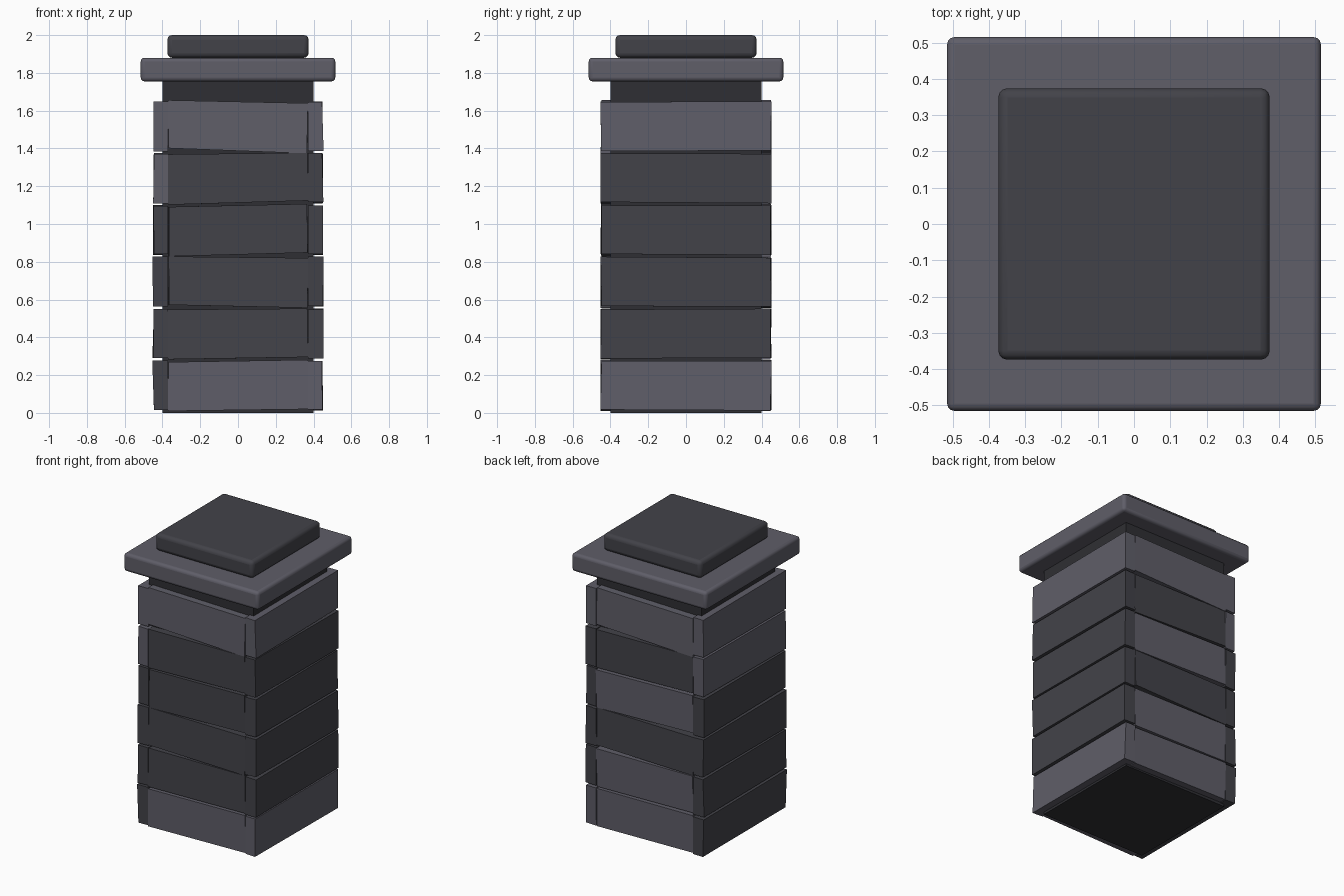
import bpy, bmesh, random
from mathutils import Vector, Matrix
from math import pi

if "Cube" in bpy.data.objects:
    bpy.data.objects.remove(bpy.data.objects["Cube"])

random.seed(4)


def material(name, rgb):
    m = bpy.data.materials.new(name)
    m.diffuse_color = (*rgb, 1)
    m.use_nodes = True
    m.node_tree.nodes["Principled BSDF"].inputs["Base Color"].default_value = m.diffuse_color
    return m


DARK = material("dark_stone", (0.055, 0.055, 0.066))
LIGHT = material("light_stone", (0.115, 0.112, 0.14))
MORTAR = material("mortar", (0.028, 0.028, 0.033))


def add_object(name, bm, mat):
    bmesh.ops.recalc_face_normals(bm, faces=bm.faces)
    mesh = bpy.data.meshes.new(name)
    bm.to_mesh(mesh)
    bm.free()
    mesh.materials.append(mat)
    ob = bpy.data.objects.new(name, mesh)
    bpy.context.collection.objects.link(ob)
    return ob


def block(name, half, z0, z1, mat, bevel=0):
    bm = bmesh.new()
    bmesh.ops.create_cube(bm, size=1)
    for v in bm.verts:
        v.co = Vector((v.co.x * 2 * half, v.co.y * 2 * half, z0 + (v.co.z + 0.5) * (z1 - z0)))
    ob = add_object(name, bm, mat)
    if bevel:
        mod = ob.modifiers.new("rounded_edges", 'BEVEL')
        mod.width, mod.segments = bevel, 3
        bpy.context.view_layer.objects.active = ob
        ob.select_set(True)
        bpy.ops.object.shade_smooth_by_angle()
        ob.select_set(False)
    return ob


def stone(name, angle, half, zs, mat):
    # Built on the front face, then turned to its side; zs = bottom l/r, top l/r
    bm = bmesh.new()
    bmesh.ops.create_cube(bm, size=1)
    for v in bm.verts:
        right, top, back = v.co.x > 0, v.co.z > 0, v.co.y > 0
        x = (half if right else -half) + random.uniform(-0.004, 0.004)
        y = -0.37 if back else -0.449 + random.uniform(-0.005, 0.005)
        v.co = Vector((x, y, zs[2 * top + right]))
    bm.transform(Matrix.Rotation(angle, 4, 'Z'))
    return add_object(name, bm, mat)


# Core and capping slabs
block("core", 0.40, 0.0, 1.77, MORTAR)
block("cap_slab", 0.515, 1.755, 1.88, LIGHT, 0.02)
block("top_slab", 0.374, 1.88, 2.0, DARK, 0.025)

# Slightly crooked facing stones: tilt of bottom and top edge per course
tilts = [(0.010, 0.012), (0.012, 0.006), (-0.016, -0.008),
         (0.020, 0.016), (0.022, 0.008), (-0.028, -0.016)]
sides = [("front", 0, 0.368, {0, 5}), ("right", pi / 2, 0.45, {0, 5}),
         ("back", pi, 0.368, {0, 1, 3, 5}), ("left", -pi / 2, 0.45, {4, 5})]
for side, angle, half, light in sides:
    for row, (tb, tt) in enumerate(tilts):
        b, t = 0.015 + 0.2745 * row, 0.275 + 0.2745 * row
        if half > 0.4:
            tb, tt = (random.uniform(-0.007, 0.007) for _ in range(2))
        zs = (b - tb / 2, b + tb / 2, t - tt / 2, t + tt / 2)
        stone(f"{side}_stone_{row + 1}", angle, half, zs, LIGHT if row in light else DARK)
